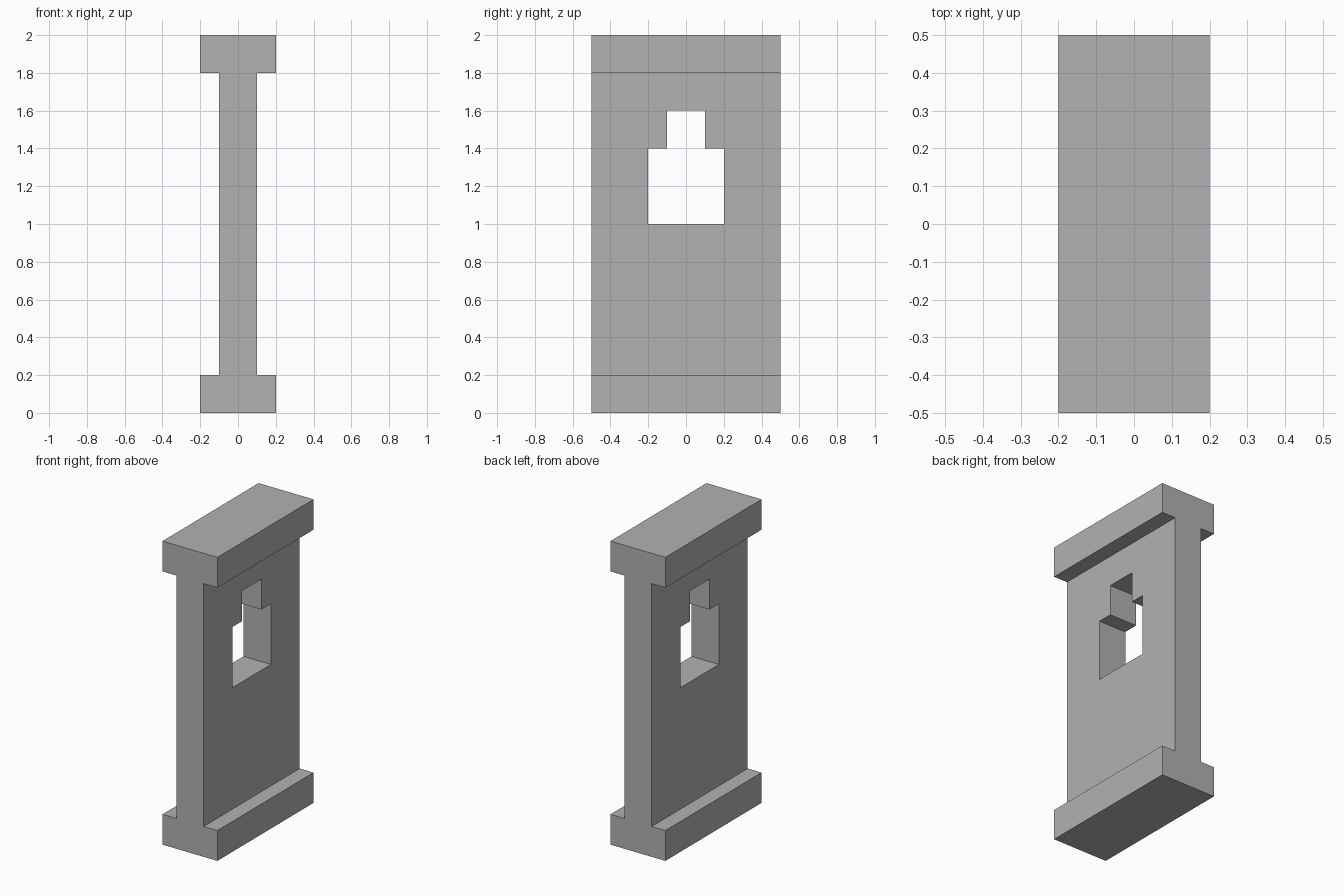
import bpy
import bmesh
from mathutils import Vector

cube = bpy.data.objects.get("Cube")
if cube:
    bpy.data.objects.remove(cube, do_unlink=True)

# Plain grey stone
stone = bpy.data.materials.new("stone_grey")
stone.use_nodes = True
GREY = (0.445, 0.445, 0.445, 1.0)
stone.diffuse_color = GREY
bsdf = next(n for n in stone.node_tree.nodes if n.type == 'BSDF_PRINCIPLED')
bsdf.inputs["Base Color"].default_value = GREY


def mirrored_prism(name, half_outline, place, depth):
    """Mirror a half outline (side, height), then extrude it by depth."""
    outline = half_outline + [(-s, z) for s, z in reversed(half_outline)]
    bm = bmesh.new()
    start = [bm.verts.new(place(s, -depth / 2, z)) for s, z in outline]
    face = bm.faces.new(start)
    result = bmesh.ops.extrude_face_region(bm, geom=[face])
    moved = [v for v in result["geom"] if isinstance(v, bmesh.types.BMVert)]
    bmesh.ops.translate(bm, verts=moved, vec=Vector(place(0, depth, 0)))
    bmesh.ops.recalc_face_normals(bm, faces=bm.faces[:])
    mesh = bpy.data.meshes.new(name)
    bm.to_mesh(mesh)
    bm.free()
    mesh.materials.append(stone)
    obj = bpy.data.objects.new(name, mesh)
    bpy.context.collection.objects.link(obj)
    return obj


# Wall with wide base and cap: an I-shaped section run along y
wall = mirrored_prism(
    "wall_section",
    [(0.2, 0), (0.2, 0.2), (0.1, 0.2), (0.1, 1.8), (0.2, 1.8), (0.2, 2)],
    lambda s, d, z: (s, d, z), 1.0)

# Stepped window opening, cut through along x
cutter = mirrored_prism(
    "window_cutter",
    [(0.2, 1), (0.2, 1.4), (0.1, 1.4), (0.1, 1.6)],
    lambda s, d, z: (d, s, z), 0.6)
cutter.hide_render = True

cut = wall.modifiers.new("window_opening", 'BOOLEAN')
cut.operation = 'DIFFERENCE'
cut.solver = 'EXACT'
cut.object = cutter
bpy.context.view_layer.objects.active = wall
wall.select_set(True)
bpy.ops.object.modifier_apply(modifier=cut.name)
bpy.data.objects.remove(cutter, do_unlink=True)
